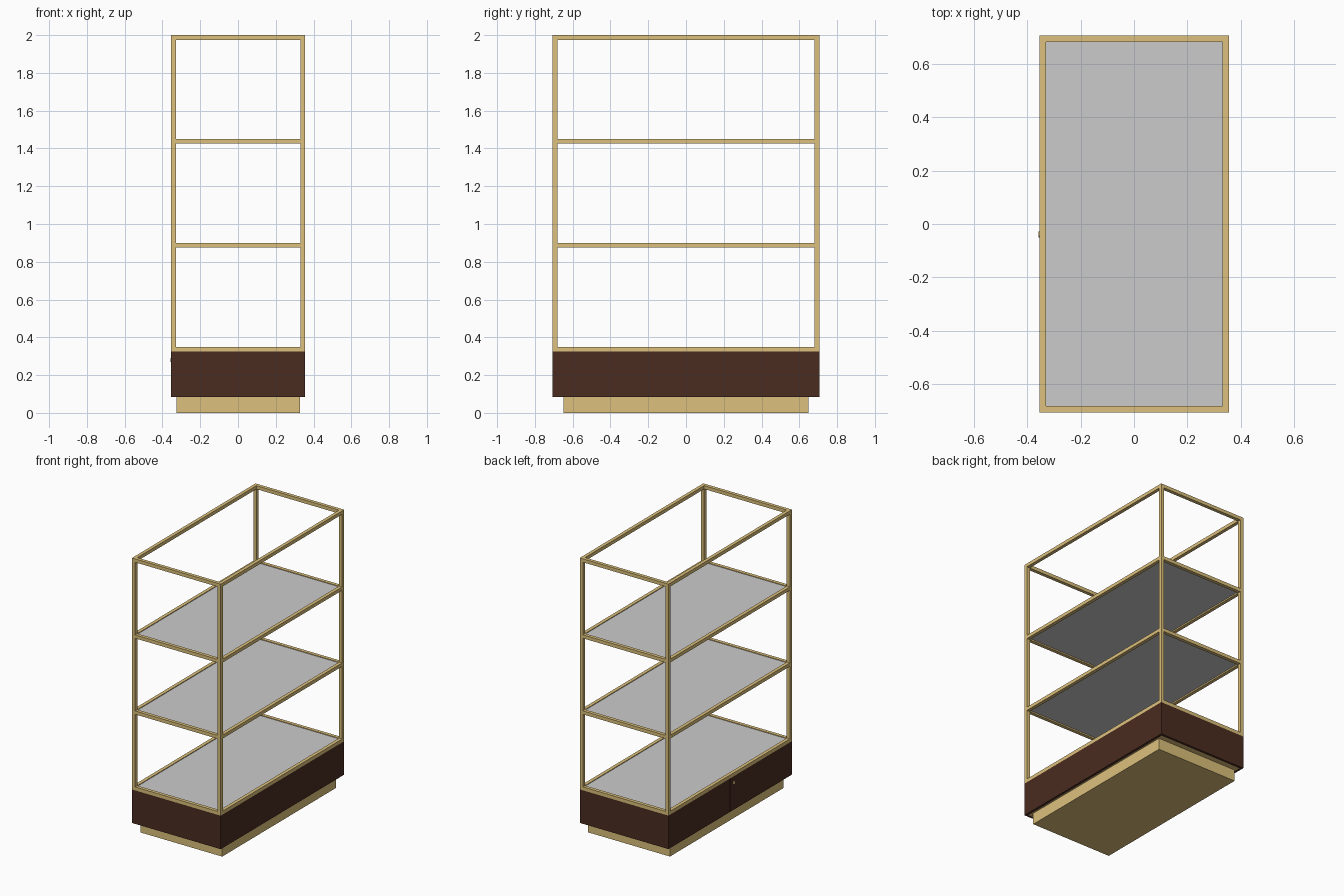
import bpy
import math

if "Cube" in bpy.data.objects:
    bpy.data.objects.remove(bpy.data.objects["Cube"])

X, Y, T = 0.355, 0.706, 0.025      # outer half sizes and bar thickness
BASE_BOTTOM, BASE_TOP = 0.083, 0.325
LEVELS = (0.325, 0.875, 1.425, 1.975)
CX = 0.001                         # body offset that balances the lock


def material(name, color):
    m = bpy.data.materials.new(name)
    m.diffuse_color = (*color, 1)
    m.use_nodes = True
    m.node_tree.nodes["Principled BSDF"].inputs["Base Color"].default_value = m.diffuse_color
    return m


gold = material("brass", (0.72, 0.53, 0.20))
brown = material("dark_wood", (0.069, 0.025, 0.014))


def box(name, x0, x1, y0, y1, z0, z1, mat=None):
    bpy.ops.mesh.primitive_cube_add(
        size=1, location=((x0 + x1) / 2 + CX, (y0 + y1) / 2, (z0 + z1) / 2))
    ob = bpy.context.object
    ob.name = name
    ob.scale = (x1 - x0, y1 - y0, z1 - z0)
    bpy.ops.object.transform_apply(location=False, rotation=False, scale=True)
    if mat:
        ob.data.materials.append(mat)
    return ob


# recessed plinth and base carcass
box("plinth", -0.327, 0.327, -0.649, 0.649, 0, BASE_BOTTOM, gold)
P = 0.018
box("base_carcass", -X + P, X - P, -Y + P, Y - P, BASE_BOTTOM, BASE_TOP, gold)

# wooden base panels, with a pair of doors on the left side
box("front_panel", -X, X, -Y, -Y + P, BASE_BOTTOM, BASE_TOP, brown)
box("back_panel", -X, X, Y - P, Y, BASE_BOTTOM, BASE_TOP, brown)
box("right_panel", X - P, X, -Y + P, Y - P, BASE_BOTTOM, BASE_TOP, brown)
box("front_door", -X, -X + P, -Y + P, -0.001, BASE_BOTTOM, BASE_TOP, brown)
box("back_door", -X, -X + P, 0.001, Y - P, BASE_BOTTOM, BASE_TOP, brown)

# door lock
bpy.ops.mesh.primitive_cylinder_add(
    vertices=24, radius=0.011, depth=0.012,
    location=(-X + CX + 0.003, -0.04, 0.28), rotation=(0, math.pi / 2, 0))
lock = bpy.context.object
lock.name = "door_lock"
lock.data.materials.append(gold)
bpy.ops.object.shade_smooth_by_angle()

# corner posts
for sx, side in ((-1, "left"), (1, "right")):
    for sy, end in ((-1, "front"), (1, "back")):
        xs = sorted((sx * X, sx * (X - T)))
        ys = sorted((sy * Y, sy * (Y - T)))
        box(f"{end}_{side}_post", *xs, *ys, BASE_TOP, 2.0, gold)

# rails at every level, with a thin shelf in all but the top one
for i, z in enumerate(LEVELS):
    for s, side, end in ((-1, "left", "front"), (1, "right", "back")):
        xs = sorted((s * X, s * (X - T)))
        ys = sorted((s * Y, s * (Y - T)))
        box(f"{side}_rail_{i}", *xs, -Y + T, Y - T, z, z + T, gold)
        box(f"{end}_rail_{i}", -X + T, X - T, *ys, z, z + T, gold)
    if i < 3:
        box(f"shelf_{i}", -X + T, X - T, -Y + T, Y - T, z + 0.010, z + 0.020)
